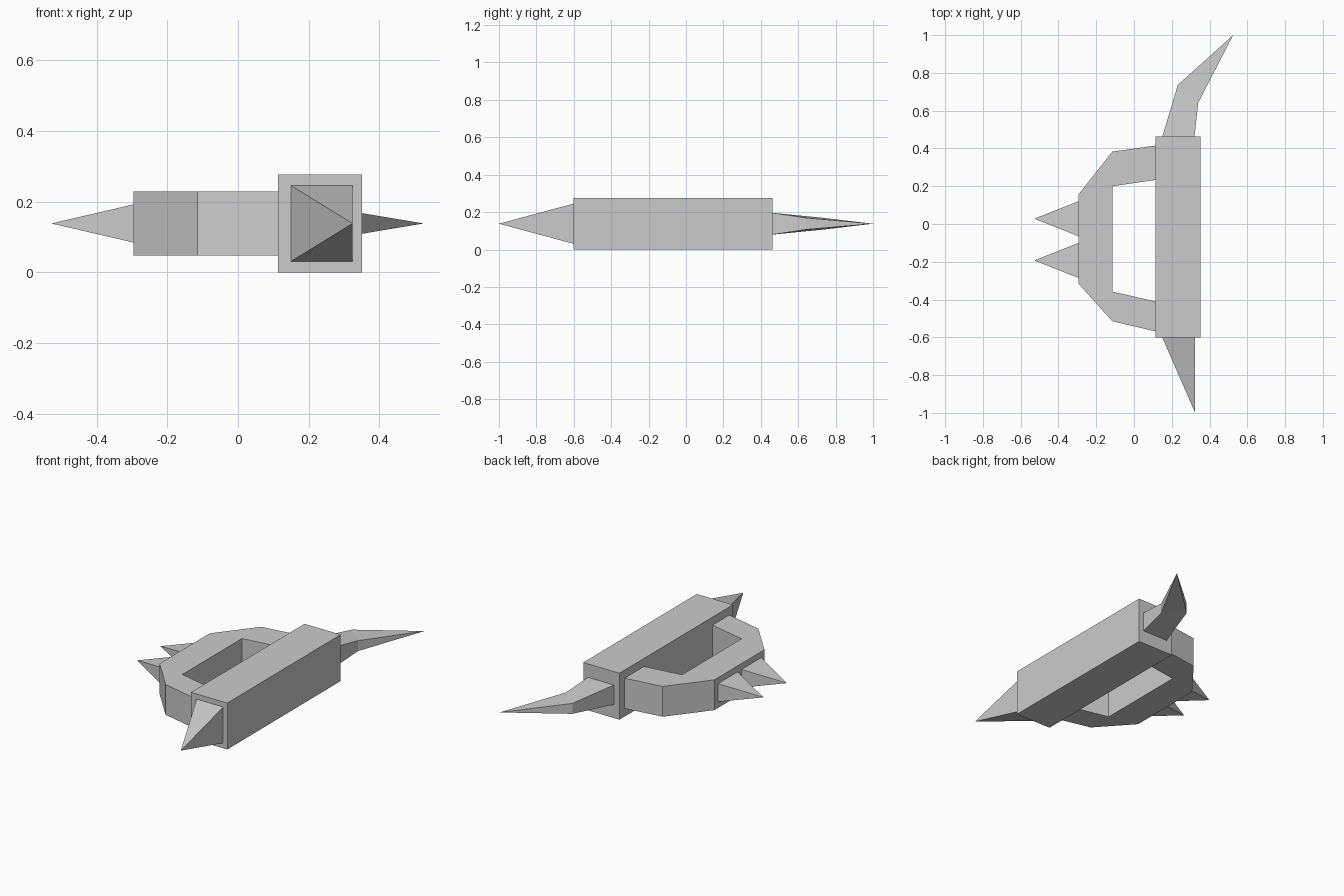
import bpy, bmesh

if "Cube" in bpy.data.objects:
    bpy.data.objects.remove(bpy.data.objects["Cube"])

steel = bpy.data.materials.new("plain grey steel")
steel.use_nodes = True
steel.diffuse_color = (0.6, 0.6, 0.6, 1)
steel.node_tree.nodes["Principled BSDF"].inputs["Base Color"].default_value = steel.diffuse_color

MID = 0.138  # height of the shared centre plane


def loft(name, rings, tip=None):
    """Join rings of equal size with quads, closing with a cap or a point."""
    bm = bmesh.new()
    loops = [[bm.verts.new(p) for p in ring] for ring in rings]
    n = len(loops[0])
    bm.faces.new(loops[0])
    for a, b in zip(loops, loops[1:]):
        for i in range(n):
            j = (i + 1) % n
            bm.faces.new((a[i], a[j], b[j], b[i]))
    last = loops[-1]
    if tip:
        point = bm.verts.new(tip)
        for i in range(n):
            bm.faces.new((last[i], last[(i + 1) % n], point))
    else:
        bm.faces.new(last)
    bmesh.ops.recalc_face_normals(bm, faces=bm.faces)
    mesh = bpy.data.meshes.new(name)
    bm.to_mesh(mesh)
    bm.free()
    mesh.materials.append(steel)
    obj = bpy.data.objects.new(name, mesh)
    bpy.context.collection.objects.link(obj)
    return obj


def section(a, b, half):
    """Upright rectangle over the plan line a-b, centred on the mid plane."""
    return [(*a, MID - half), (*b, MID - half), (*b, MID + half), (*a, MID + half)]


# Handle bar
loft("grip", [section((0.113, -0.602), (0.351, -0.602), MID),
              section((0.113, 0.463), (0.351, 0.463), MID)])

# Hand guard: sections swept around the bend
guard = [((0.113, 0.415), (0.113, 0.233)),
         ((-0.115, 0.383), (-0.115, 0.2)),
         ((-0.295, 0.155), (-0.115, 0.2)),
         ((-0.295, -0.315), (-0.115, -0.358)),
         ((-0.115, -0.515), (-0.115, -0.358)),
         ((0.113, -0.568), (0.113, -0.41))]
guard_obj = loft("hand_guard", [section(a, b, 0.09) for a, b in guard])
bm = bmesh.new()
bm.from_mesh(guard_obj.data)
bmesh.ops.remove_doubles(bm, verts=bm.verts, dist=0.001)
bmesh.ops.recalc_face_normals(bm, faces=bm.faces)
bm.to_mesh(guard_obj.data)
bm.free()

# Pair of knuckle spikes
for label, y in (("back", 0.028), ("front", -0.193)):
    loft(label + "_knuckle_spike",
         [section((-0.295, y - 0.092), (-0.295, y + 0.092), 0.054)], (-0.528, y, MID))

# Pommel spike at the front
loft("pommel_spike", [section((0.15, -0.602), (0.324, -0.602), 0.107)], (0.324, -1, MID))

# Bent blade at the back
loft("blade", [section((0.15, 0.463), (0.32, 0.463), 0.058),
               section((0.232, 0.736), (0.34, 0.642), 0.031)], (0.525, 1, MID))
